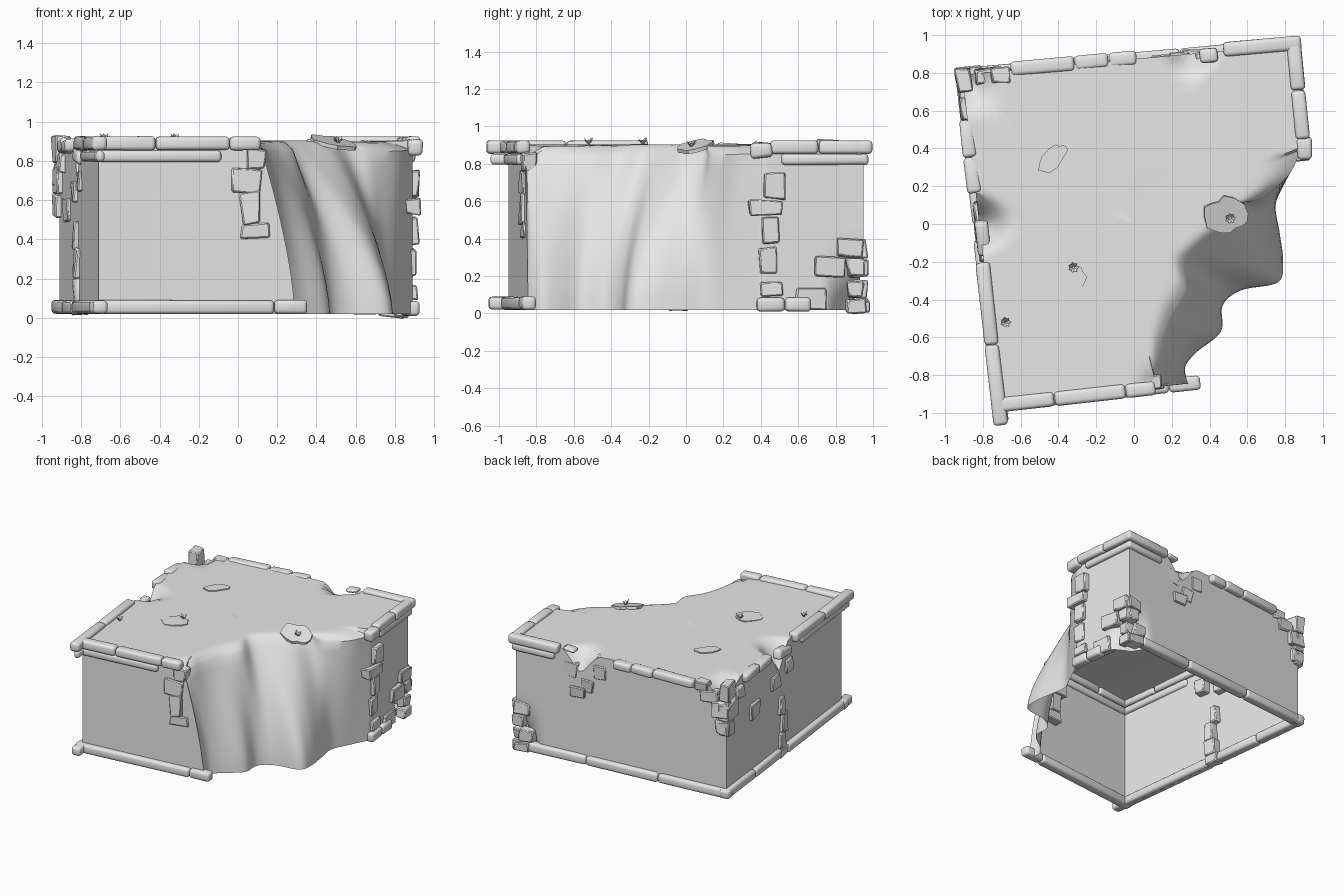
import bpy, bmesh, math, random
from mathutils import Vector, Matrix

cube = bpy.data.objects.get("Cube")
if cube:
    bpy.data.objects.remove(cube, do_unlink=True)
random.seed(4)
parts = []

stone = bpy.data.materials.new("stone_grey")
stone.use_nodes = True
stone.diffuse_color = (0.8, 0.8, 0.8, 1)
stone.node_tree.nodes["Principled BSDF"].inputs["Base Color"].default_value = (0.8, 0.8, 0.8, 1)


def finish(name, bm):
    bmesh.ops.recalc_face_normals(bm, faces=bm.faces)
    mesh = bpy.data.meshes.new(name)
    bm.to_mesh(mesh)
    bm.free()
    mesh.materials.append(stone)
    obj = bpy.data.objects.new(name, mesh)
    bpy.context.collection.objects.link(obj)
    parts.append(obj)
    return obj


# Corners of the walls, counter-clockwise from above
FL, FE = Vector((-.71, -.95)), Vector((.12, -.86))
RE, BR, BL = Vector((.89, .41)), Vector((.84, .95)), Vector((-.91, .79))
WALLS = {"front": (FL, FE), "right": (RE, BR), "back": (BR, BL), "left": (BL, FL)}

# Broken cliff: top x, y and foot x, y
CLIFF = [Vector(p) for p in (
    (.12, -.86, .29, -.845), (.13, -.78, .27, -.76), (.15, -.65, .33, -.68),
    (.2, -.5, .46, -.57), (.28, -.36, .47, -.43), (.27, -.22, .57, -.35),
    (.36, -.12, .76, -.31), (.48, -.02, .79, -.2), (.56, .1, .77, -.04),
    (.68, .14, .75, .1), (.82, .26, .8, .22), (.89, .41, .89, .4))]

# Places where the rim has crumbled: x, y, radius, depth
DIPS = [(.3, .93, .16, .2), (-.87, .74, .17, .13), (-.82, 0, .16, .22), (.12, -.84, .1, .05)]


def top_height(x, y):
    z = .9 + .004 * math.sin(7 * x + 3 * y)
    for dx, dy, r, depth in DIPS:
        z -= depth * max(0, 1 - math.hypot(x - dx, y - dy) / r) ** 1.3
    return z


def outline():
    pts = []

    def straight(a, b, n):
        for i in range(n):
            p = a.lerp(b, i / n)
            pts.append((p, False))

    def double(v):
        return Vector((v.x, v.y, v.x, v.y))
    straight(double(FL), CLIFF[0], 18)
    last = len(CLIFF) - 1
    for i in range(last):
        a, b, c, d = (CLIFF[min(max(k, 0), last)] for k in range(i - 1, i + 3))
        for s in range(6):
            t = s / 6
            p = b + (c - a) * t / 2 + (a * 2 - b * 5 + c * 4 - d) * t**2 / 2 \
                + (b * 3 - a - c * 3 + d) * t**3 / 2
            pts.append((p, i + s > 0))
    straight(CLIFF[-1], double(BR), 16)
    straight(double(BR), double(BL), 50)
    straight(double(BL), double(FL), 50)
    return pts


# Hollow shell: walls, cliff and ground on top, open underneath
def build_shell():
    pts, centre = outline(), Vector((-.1, 0))
    bm, rings = bmesh.new(), []
    for k in range(13):
        t, ring = k / 12, []
        for p, cliff in pts:
            top, foot = Vector(p[:2]), Vector(p[2:])
            q = foot.lerp(top, t ** 1.5)
            z = .02 + (top_height(*top) - (.05 if cliff else 0) - .02) * t
            # Worn corner at the foot of the back right
            worn = max(0, 1 - (q - BR).length / .2) * max(0, 1 - z / .36)
            q = q.lerp(centre, worn * .14)
            ring.append(bm.verts.new((q.x, q.y, z)))
        rings.append(ring)
    for s in (.97, .93, .88, .82, .75, .65, .5, .3, .1):
        ring = []
        for p, cliff in pts:
            q = centre.lerp(Vector(p[:2]), s)
            drop = .05 * max(0, (s - .84) / .16) ** 1.5 if cliff else 0
            ring.append(bm.verts.new((q.x, q.y, top_height(*q) - drop)))
        rings.append(ring)
    n = len(pts)
    for low, high in zip(rings, rings[1:]):
        for i in range(n):
            j = (i + 1) % n
            bm.faces.new((low[i], low[j], high[j], high[i]))
    bm.faces.new(rings[-1])
    finish("ruin_shell", bm)


# Block lying along a wall from s0 to s1 metres, between heights z0 and z1
def block(name, wall, s0, s1, z0, z1, out=.03, deep=.07, bevel=.008, seg=1, tilt=0, rough=0.0):
    a, b = WALLS[wall]
    d = (b - a).normalized()
    normal = Vector((d.y, -d.x))
    c = a + d * (s0 + s1) / 2 + normal * (out - deep / 2)
    bm = bmesh.new()
    bmesh.ops.create_cube(bm, size=1)
    bmesh.ops.scale(bm, vec=(s1 - s0, deep, z1 - z0), verts=bm.verts)
    for v in bm.verts:
        v.co += Vector([random.uniform(-rough, rough) for _ in range(3)])
    bmesh.ops.bevel(bm, geom=bm.edges[:], offset=bevel, segments=seg, profile=.5, affect='EDGES')
    m = Matrix.Translation((c.x, c.y, (z0 + z1) / 2)) \
        @ Matrix.Rotation(math.atan2(d.y, d.x), 4, 'Z') @ Matrix.Rotation(tilt, 4, 'Y')
    bm.transform(m)
    return finish(name, bm)


def trim(name, wall, cuts, z0, z1, out=.045, deep=.075, tilt=0, rough=.002):
    for s0, s1 in zip(cuts, cuts[1:]):
        block(name, wall, s0, s1 - .003, z0, z1, out, deep, .02, 3, tilt, rough)


def stones(name, wall, rows, out=.025, rough=.01):
    for s, z, w, h in rows:
        block(name, wall, s - w / 2, s + w / 2, z - h / 2, z + h / 2,
              out + random.uniform(-.008, .012), .08, .007, 1, random.uniform(-.06, .06), rough)


build_shell()

# Rounded coping along the rim, with gaps where it has fallen
trim("front_coping", "front", (-.045, .29, .67, .83), .855, .925)
trim("left_coping", "left", (1.0, 1.44, 1.87), .855, .925)
trim("right_coping", "right", (.04, .3, .585), .855, .925)
trim("back_coping", "back", (-.045, .37), .855, .925)
trim("sagging_back_coping", "back", (.83, .98, 1.16, 1.5), .845, .91, tilt=.03)
trim("thin_back_coping", "back", (.4, .5), .885, .915, out=.02, tilt=.1)
trim("loose_left_coping", "left", (.24, .44, .63), .84, .91, tilt=-.08, rough=.006)
trim("fallen_left_coping", "left", (.78, .97), .79, .86, out=.025, tilt=.15, rough=.006)
trim("right_end_coping", "right", (-.07, .05), .83, .91, out=.05, tilt=-.12, rough=.008)

# Narrow ledge below the coping
trim("front_ledge", "front", (-.025, .63), .795, .853, .025, .045)
trim("left_ledge", "left", (1.12, 1.85), .795, .853, .025, .045)
trim("right_ledge", "right", (.1, .565), .795, .853, .025, .045)
trim("back_ledge", "back", (-.025, .33), .795, .853, .025, .045)

# Plinth round the foot
trim("front_plinth", "front", (-.045, .9, 1.07), .02, .09, .04)
trim("left_plinth", "left", (-.04, .4, .8), .02, .09, .035)
trim("left_front_plinth", "left", (.88, 1.86), .02, .09, .04)
trim("right_plinth", "right", (-.03, .12, .26), .01, .085, .035)
trim("back_plinth", "back", (.12, .6, 1.2, 1.8), .02, .09, .035)

# Broken masonry at the wall ends and corners
stones("front_end_stone", "front", (
    (.76, .7, .15, .12), (.78, .56, .1, .16), (.8, .44, .14, .08), (.81, .81, .1, .1)))
stones("right_end_stone", "right", (
    (.06, .68, .12, .14), (.02, .565, .18, .08), (.04, .44, .08, .14),
    (.03, .28, .1, .14), (.05, .13, .12, .08)))
stones("right_foot_stone", "right", (
    (.36, .25, .15, .1), (.47, .35, .14, .1), (.5, .25, .09, .1),
    (.26, .08, .16, .1), (.5, .13, .09, .08), (.5, .04, .1, .07)), .02)
stones("back_foot_stone", "back", (
    (.05, .34, .12, .1), (.03, .24, .09, .09), (.09, .13, .12, .09), (.06, .04, .12, .07)), .02)
stones("back_notch_stone", "back", (
    (.45, .74, .12, .12), (.6, .64, .1, .1), (.52, .58, .12, .08), (.7, .77, .1, .1)), .012)
stones("back_corner_stone", "back", (
    (1.72, .72, .14, .12), (1.62, .8, .14, .09), (1.73, .58, .1, .1), (1.55, .87, .1, .07)))
stones("left_corner_stone", "left", (
    (.03, .86, .12, .13), (.05, .7, .16, .14), (.02, .57, .1, .11),
    (.18, .79, .12, .09), (.42, .55, .14, .12)))
stones("left_break_stone", "left", (
    (.74, .64, .12, .1), (.82, .42, .06, .14), (.86, .28, .08, .16),
    (.84, .14, .1, .12), (.84, .05, .12, .07), (.94, .7, .1, .1)), .02)


# Ragged thin slab of rubble
def slab(name, centre, rx, ry, turn, lean=(0, 0), thick=.008):
    bm = bmesh.new()
    ring = []
    for i in range(14):
        a = i * math.tau / 14
        r = 1 + .25 * math.sin(2 * a + rx * 40) + random.uniform(-.12, .12)
        ring.append(bm.verts.new((rx * r * math.cos(a), ry * r * math.sin(a), 0)))
    face = bm.faces.new(ring)
    up = bmesh.ops.extrude_face_region(bm, geom=[face])["geom"]
    bmesh.ops.translate(bm, vec=(0, 0, thick),
                        verts=[v for v in up if isinstance(v, bmesh.types.BMVert)])
    bm.transform(Matrix.Translation(centre) @ Matrix.Rotation(lean[0], 4, 'X')
                 @ Matrix.Rotation(lean[1], 4, 'Y') @ Matrix.Rotation(turn, 4, 'Z'))
    finish(name, bm)


slab("ground_patch", (-.43, .35, .899), .11, .04, .9)
slab("ground_patch", (-.35, -.29, .899), .12, .065, .7)
slab("tilted_slab", (.49, .05, .882), .13, .09, -.7, (.22, .2), .02)

# Little tufts of leaves
for x, y, z in ((-.68, -.52, .9), (-.32, -.23, .9), (.51, .03, .885)):
    bm = bmesh.new()
    for i in range(7):
        a = i * math.tau / 7
        d, side = Vector((math.cos(a), math.sin(a), 0)), Vector((-math.sin(a), math.cos(a), 0))
        lift = Vector((0, 0, .03 + .012 * (i % 2)))
        quad = (d * 0, d * .018 + side * .009 + lift * .7, d * .028 + lift, d * .018 - side * .009 + lift * .7)
        bm.faces.new([bm.verts.new(Vector((x, y, z)) + q) for q in quad])
    finish("leaf_tuft", bm)

# Smooth shading with crisp edges
bpy.ops.object.select_all(action='DESELECT')
for obj in parts:
    obj.select_set(True)
bpy.context.view_layer.objects.active = parts[0]
bpy.ops.object.shade_smooth_by_angle(angle=math.radians(38))
